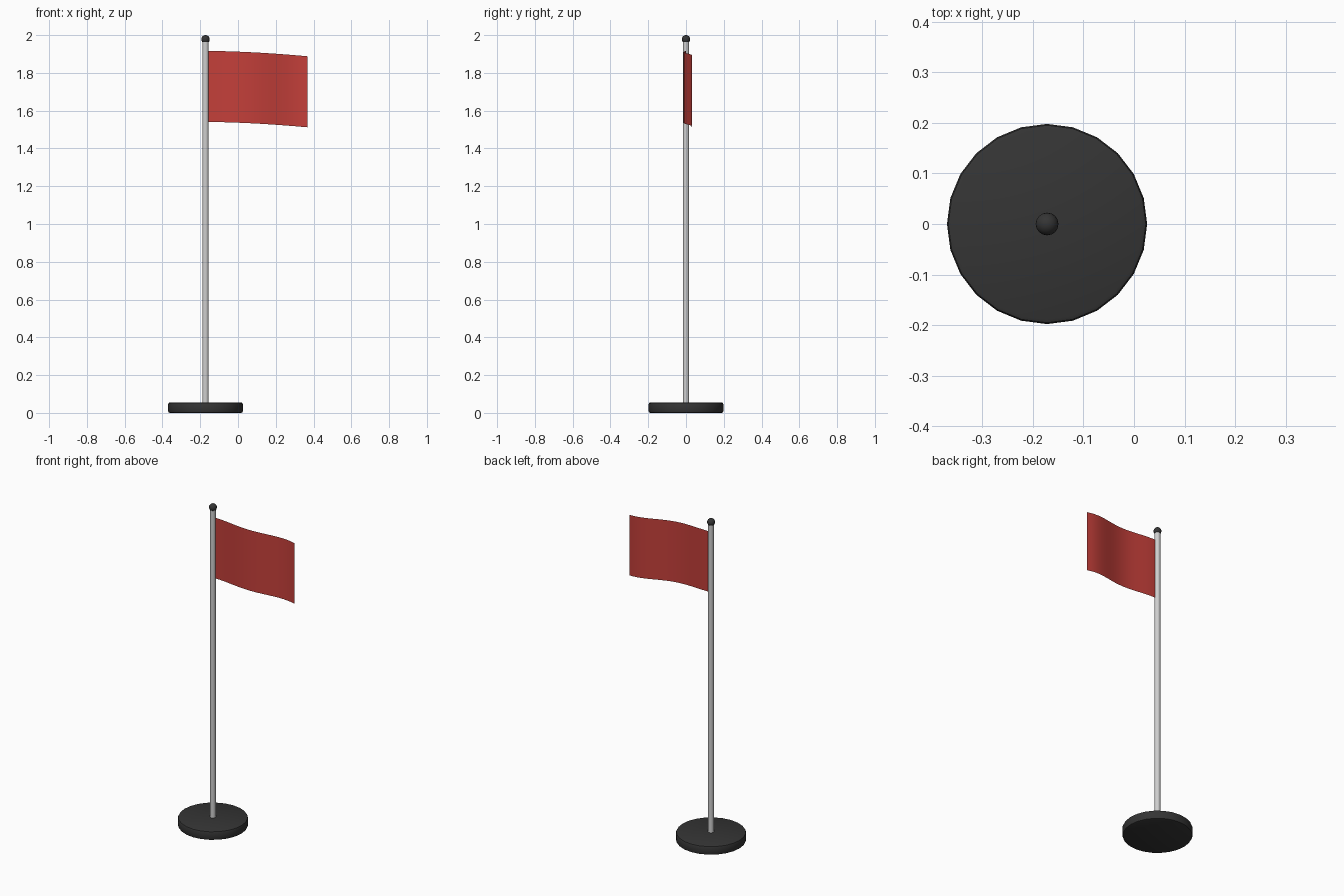
import bpy, bmesh, math

if "Cube" in bpy.data.objects:
    bpy.data.objects.remove(bpy.data.objects["Cube"])

PX = -0.172  # pole axis


def material(name, rgb):
    m = bpy.data.materials.new(name)
    m.diffuse_color = (*rgb, 1.0)
    m.use_nodes = True
    m.node_tree.nodes["Principled BSDF"].inputs["Base Color"].default_value = m.diffuse_color
    return m


dark = material("dark grey", (0.035, 0.035, 0.035))
silver = material("light grey metal", (0.62, 0.62, 0.62))
red = material("flag red", (0.55, 0.05, 0.042))


def finish(obj, name, mat, angle=35):
    obj.name = name
    obj.data.materials.append(mat)
    bpy.ops.object.select_all(action='DESELECT')
    obj.select_set(True)
    bpy.context.view_layer.objects.active = obj
    bpy.ops.object.shade_smooth_by_angle(angle=math.radians(angle))
    return obj


def cylinder(name, radius, z0, z1, sides, mat, bevel=0.0):
    bpy.ops.mesh.primitive_cylinder_add(vertices=sides, radius=radius, depth=z1 - z0,
                                        location=(PX, 0, (z0 + z1) / 2))
    obj = bpy.context.object
    if bevel:
        b = obj.modifiers.new("edge_bevel", 'BEVEL')
        b.width = bevel
        b.segments = 2
        b.limit_method = 'ANGLE'
        b.angle_limit = math.radians(40)
        bpy.ops.object.modifier_apply(modifier=b.name)
    return finish(obj, name, mat)


# round weighted base and pole
cylinder("base", 0.198, 0.0, 0.055, 24, dark, bevel=0.009)
cylinder("pole", 0.0165, 0.05, 1.97, 16, silver)

# ball on top of the pole
bpy.ops.mesh.primitive_uv_sphere_add(segments=16, ring_count=10, radius=0.0225,
                                     location=(PX, 0, 1.9775))
finish(bpy.context.object, "finial_ball", dark)

# waving cloth: a single sheet, growing ripple and slight droop
X0, X1, TOP, HEIGHT, COLS, ROWS = -0.157, 0.367, 1.916, 0.376, 20, 4
bm = bmesh.new()
grid = []
for i in range(COLS + 1):
    t = i / COLS
    x = X0 + (X1 - X0) * t
    y = -0.036 * t * math.sin(5.4 * t)
    top = TOP - 0.028 * t ** 1.7
    grid.append([bm.verts.new((x, y, top - HEIGHT * j / ROWS)) for j in range(ROWS + 1)])
for i in range(COLS):
    for j in range(ROWS):
        bm.faces.new((grid[i][j], grid[i][j + 1], grid[i + 1][j + 1], grid[i + 1][j]))
mesh = bpy.data.meshes.new("flag_cloth")
bm.to_mesh(mesh)
bm.free()
flag = bpy.data.objects.new("flag_cloth", mesh)
bpy.context.collection.objects.link(flag)
finish(flag, "flag_cloth", red, 60)
